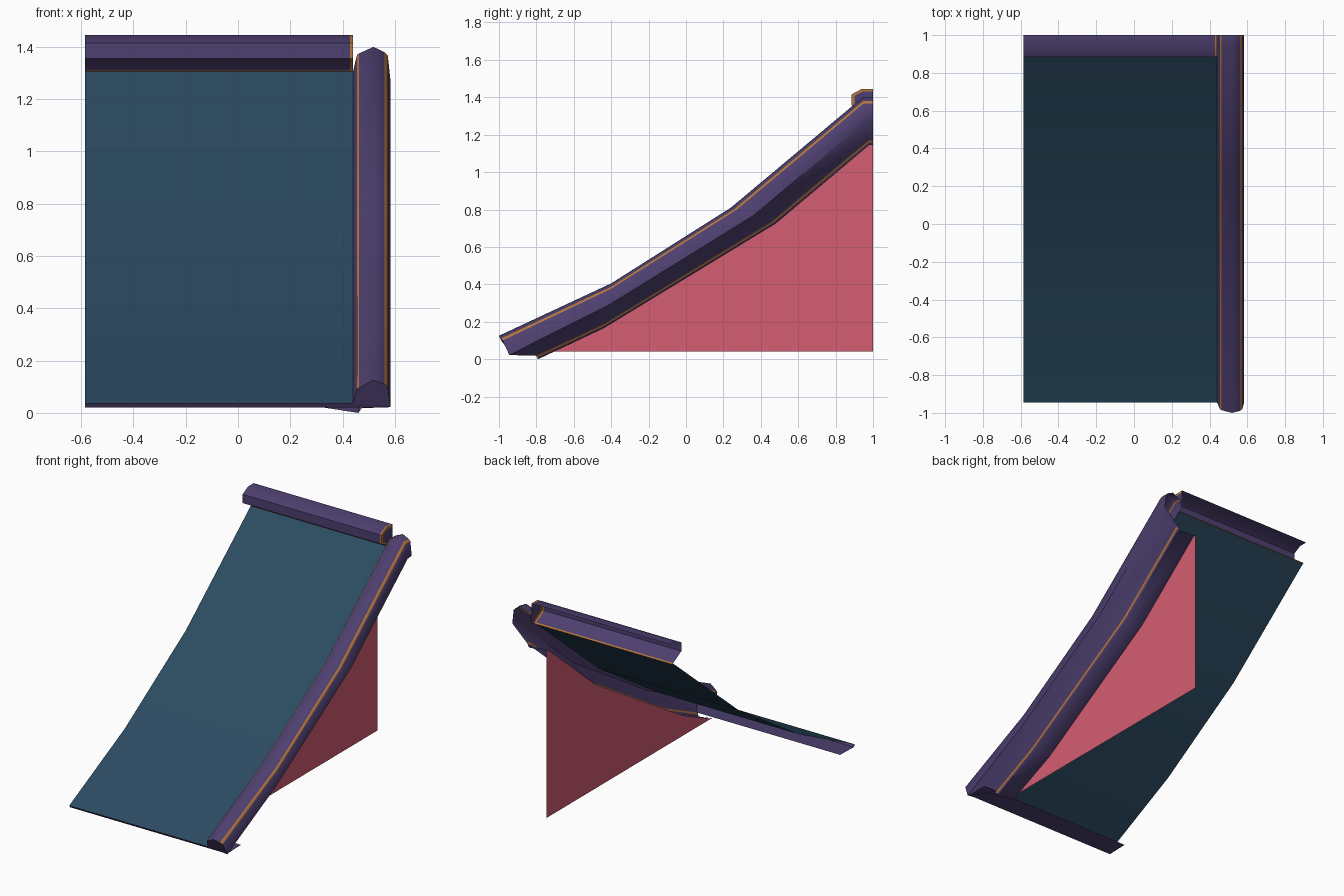
import bpy
import math

if "Cube" in bpy.data.objects:
    bpy.data.objects.remove(bpy.data.objects["Cube"])


def material(name, rgb):
    m = bpy.data.materials.new(name)
    m.diffuse_color = (*rgb, 1)
    m.use_nodes = True
    m.node_tree.nodes["Principled BSDF"].inputs["Base Color"].default_value = m.diffuse_color
    return m


SLATE = material("slate blue", (0.025, 0.07, 0.12))
PURPLE = material("purple timber", (0.075, 0.050, 0.16))
ORANGE = material("orange trim", (0.46, 0.18, 0.045))
PINK = material("pink plaster", (0.66, 0.11, 0.17))


def make(name, verts, faces, mats, slots=None, smooth=0):
    me = bpy.data.meshes.new(name)
    me.from_pydata(verts, [], faces)
    for m in mats:
        me.materials.append(m)
    for p, s in zip(me.polygons, slots or []):
        p.material_index = s
    me.update()
    if smooth:
        me.shade_smooth()
        me.set_sharp_from_angle(angle=math.radians(smooth))
    ob = bpy.data.objects.new(name, me)
    bpy.context.collection.objects.link(ob)
    return ob


def loft(name, rows, mats, slot=lambda i, j: 0, end=None, smooth=0):
    """Skin a grid of rows; optionally close the first station over rows[:end]."""
    n = len(rows[0])
    verts = [p for r in rows for p in r]
    faces, slots = [], []
    for i in range(len(rows) - 1):
        for j in range(n - 1):
            a = i * n + j
            faces.append((a, a + n, a + n + 1, a + 1))
            slots.append(slot(i, j))
    if end:
        faces.append([i * n for i in reversed(range(end))])
        slots.append(0)
    return make(name, verts, faces, mats, slots, smooth)


def sweep_x(name, path, xs, mats, slot=lambda i, j: 0, smooth=0):
    rows = [[(x, y, z) for y, z in path] for x in xs]
    return loft(name, rows, mats, slot, smooth=smooth)


LEFT, EDGE = -0.585, 0.44

# Bent roof slope
roof_path = [(-0.945, 0.035), (-0.36, 0.325), (0.285, 0.735), (0.97, 1.305)]
sweep_x("roof_slope", roof_path, [LEFT, EDGE], [SLATE], smooth=40)

# Eave lip and soffit under the low edge
sweep_x("eave_soffit", [(-0.79, 0.024), (-0.935, 0.02), (-0.945, 0.035)],
        [LEFT, 0.575], [PURPLE])

# Ridge cap with orange lower lip and orange end band
cap = [(0.975, 1.30), (0.97, 1.31), (0.885, 1.356), (0.885, 1.415),
       (0.94, 1.445), (1.0, 1.445)]
sweep_x("ridge_cap", cap, [LEFT, EDGE - 0.012, EDGE], [PURPLE, ORANGE],
        lambda i, j: 1 if i == 1 or j == 0 else 0, smooth=40)

# Ridge cap end: orange rim around a purple panel
inner = [(0.982, 1.305), (0.977, 1.32), (0.9, 1.364), (0.9, 1.407),
         (0.944, 1.43), (1.0, 1.43)]
rim = [[(EDGE, y, z) for y, z in p] for p in (inner, cap)]
loft("ridge_cap_end_rim", rim, [ORANGE])
panel = [(EDGE, y, z) for y, z in inner] + [(EDGE, 1.0, 1.305)]
make("ridge_cap_end", panel, [list(reversed(range(len(panel))))], [PURPLE])

# Gable beam: section points blend between the top and bottom bent paths
top = [(-0.4, 0.405), (0.24, 0.81), (0.945, 1.40), (1, 1.40)]
bottom = [(-0.44, 0.165), (0.48, 0.725), (0.98, 1.145), (1, 1.145)]
section = [  # x, blend, front y, front z
    (0.455, 0.12, -0.980, 0.090), (0.462, 0.10, -0.985, 0.095),
    (0.518, 0.00, -1.000, 0.125), (0.560, 0.08, -0.990, 0.110),
    (0.573, 0.13, -0.980, 0.100), (0.583, 0.50, -0.945, 0.022),
    (0.474, 0.90, -0.802, 0.018), (0.467, 0.95, -0.795, 0.009),
    (0.460, 1.00, -0.790, 0.000), (0.330, 0.96, -0.790, 0.020)]
rows = [[(EDGE, y, z) for y, z in roof_path + [(1, 1.305)]]]
for x, t, y0, z0 in section:
    rows.append([(x, y0, z0)] + [(x, a + (c - a) * t, b + (d - b) * t)
                                 for (a, b), (c, d) in zip(top, bottom)])
loft("gable_beam", rows, [PURPLE, ORANGE],
     lambda i, j: 1 if i in (1, 4, 7) else 0, end=7, smooth=58)

# Gable wall under the beam
wall = [(-0.74, 0.04), (1, 0.04), (1, 1.155), (0.98, 1.155), (0.48, 0.735),
        (-0.44, 0.175)]
make("gable_wall", [(0.332, y, z) for y, z in wall], [list(range(6))], [PINK])
